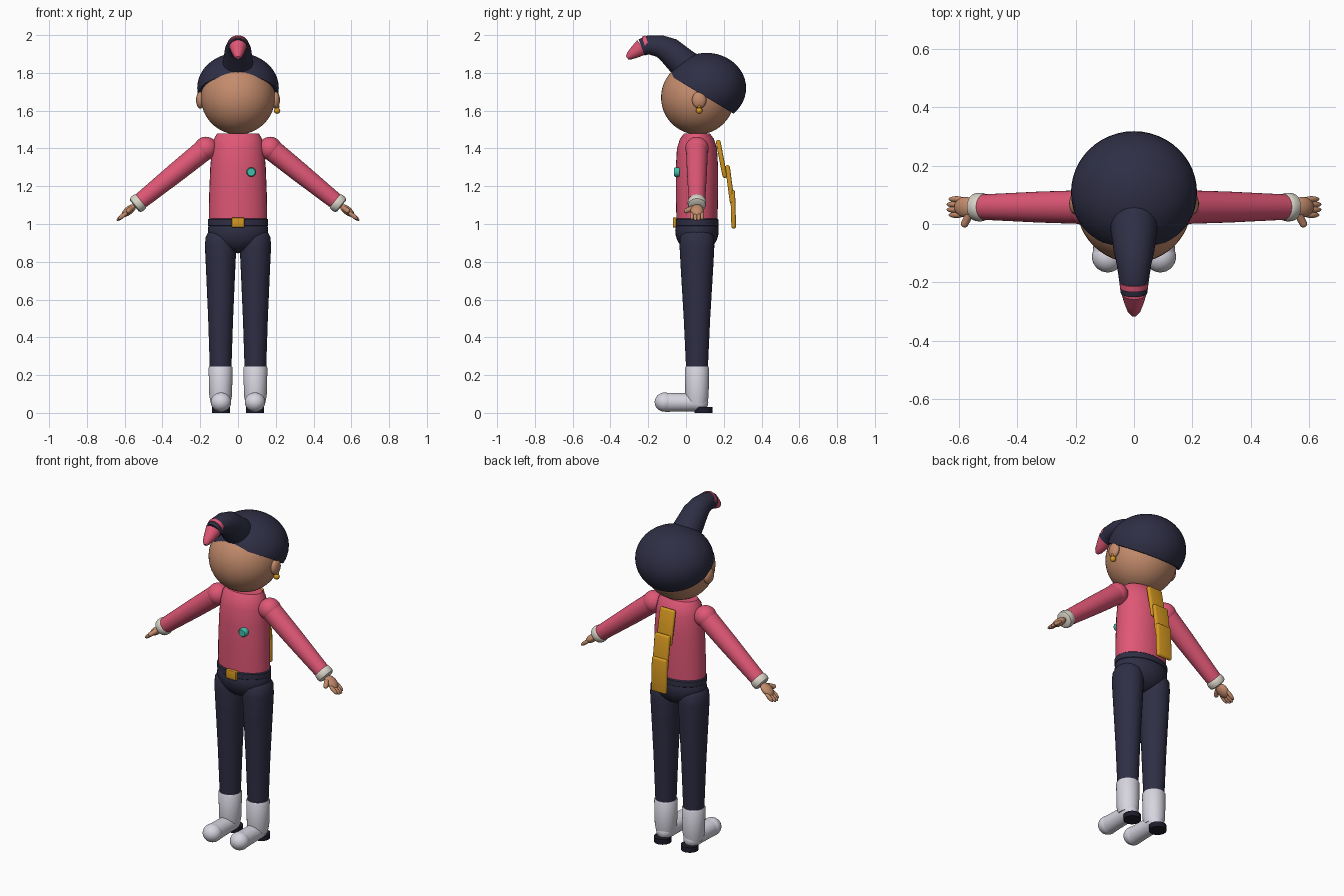
import bpy, bmesh, math
from mathutils import Vector, Matrix, Euler

cube = bpy.data.objects.get("Cube")
if cube:
    bpy.data.objects.remove(cube, do_unlink=True)


def material(name, rgb):
    m = bpy.data.materials.new(name)
    m.use_nodes = True
    m.diffuse_color = (*rgb, 1)
    m.node_tree.nodes["Principled BSDF"].inputs["Base Color"].default_value = (*rgb, 1)
    return m


NAVY = material("navy", (0.028, 0.028, 0.06))
PINK = material("rose_pink", (0.74, 0.095, 0.18))
SKIN = material("tan_skin", (0.55, 0.26, 0.15))
WHITE = material("pale_boot", (0.68, 0.66, 0.74))
CREAM = material("cream_cuff", (0.68, 0.65, 0.57))
GOLD = material("gold", (0.66, 0.31, 0.015))
TEAL = material("teal", (0.05, 0.52, 0.4))
DARK = material("heel_black", (0.012, 0.012, 0.025))


def finish(name, bm, mat):
    bmesh.ops.recalc_face_normals(bm, faces=bm.faces)
    mesh = bpy.data.meshes.new(name)
    bm.to_mesh(mesh)
    bm.free()
    mesh.materials.append(mat)
    mesh.shade_smooth()
    mesh.set_sharp_from_angle(angle=math.radians(40))
    obj = bpy.data.objects.new(name, mesh)
    bpy.context.collection.objects.link(obj)
    return obj


def ball(name, loc, radii, mat, rot=(0, 0, 0), seg=32, cut=None):
    """Ellipsoid, optionally keeping only the part above a plane."""
    bm = bmesh.new()
    bmesh.ops.create_uvsphere(bm, u_segments=seg, v_segments=seg // 2, radius=1)
    bm.transform(Matrix.LocRotScale(Vector(loc), Euler(rot), Vector(radii)))
    if cut:
        geom = bm.verts[:] + bm.edges[:] + bm.faces[:]
        bmesh.ops.bisect_plane(bm, geom=geom, plane_co=cut[0], plane_no=cut[1], clear_inner=True)
        bmesh.ops.holes_fill(bm, edges=[e for e in bm.edges if e.is_boundary])
    return finish(name, bm, mat)


def loft(name, path, mat, ref=(1, 0, 0), sides=32):
    """Tube through (point, radius along ref, radius across)."""
    bm = bmesh.new()
    pts = [Vector(p[0]) for p in path]
    u = Vector(ref)
    rings = []
    for i, (_, a, b) in enumerate(path):
        tangent = (pts[min(i + 1, len(pts) - 1)] - pts[max(i - 1, 0)]).normalized()
        w = tangent.cross(u).normalized()
        angles = [math.tau * k / sides for k in range(sides)]
        rings.append([bm.verts.new(pts[i] + u * a * math.cos(t) + w * b * math.sin(t)) for t in angles])
    for r0, r1 in zip(rings, rings[1:]):
        for k in range(sides):
            j = (k + 1) % sides
            bm.faces.new((r0[k], r0[j], r1[j], r1[k]))
    bm.faces.new(rings[0])
    bm.faces.new(rings[-1])
    return finish(name, bm, mat)


def box(name, loc, size, mat, rot=(0, 0, 0), bevel=0.01):
    bm = bmesh.new()
    bmesh.ops.create_cube(bm, size=1)
    bm.transform(Matrix.Diagonal((*size, 1)))
    bmesh.ops.bevel(bm, geom=bm.edges[:], offset=bevel, segments=3, profile=0.5, affect="EDGES")
    bm.transform(Matrix.LocRotScale(Vector(loc), Euler(rot), None))
    return finish(name, bm, mat)


MID = 0.058  # depth of the body axis


def column(name, x, rows, mat):
    """Upright tube from (height, x radius, y radius) rows."""
    return loft(name, [((x, MID, z), a, b) for z, a, b in rows], mat)


# Head and hair cap
ball("head", (0, 0.062, 1.67), (0.196, 0.194, 0.196), SKIN, seg=48)
ball("hair_cap", (0, 0.108, 1.72), (0.216, 0.21, 0.186), NAVY, seg=48,
     cut=((0, 0.1, 1.675), (0, 0.6, 1)))

# Swept quiff with a coloured tip and a thin band
quiff = [(0.05, 1.80, 0.088), (-0.02, 1.855, 0.08), (-0.09, 1.92, 0.07),
         (-0.14, 1.942, 0.059), (-0.2, 1.948, 0.05), (-0.235, 1.935, 0.046)]
tip = [(-0.232, 1.937, 0.045), (-0.27, 1.91, 0.033), (-0.298, 1.89, 0.022), (-0.312, 1.88, 0.01)]
band = [(-0.2, 1.952, 0.049), (-0.219, 1.946, 0.048)]
for name, rows, mat in (("quiff", quiff, NAVY), ("quiff_tip", tip, PINK), ("quiff_band", band, PINK)):
    loft(name, [((0, y, z), r, r) for y, z, r in rows], mat)

# Torso, belt and hips
column("torso", 0, [(1.0, 0.155, 0.108), (1.15, 0.153, 0.112), (1.3, 0.147, 0.112),
                    (1.4, 0.138, 0.106), (1.45, 0.128, 0.09), (1.48, 0.11, 0.068)], PINK)
column("belt", 0, [(0.985, 0.152, 0.107), (0.992, 0.16, 0.115),
                   (1.023, 0.16, 0.115), (1.03, 0.152, 0.107)], NAVY)
ball("hips", (0, MID, 0.965), (0.16, 0.115, 0.12), NAVY)
box("belt_buckle", (0, -0.059, 1.008), (0.068, 0.022, 0.052), GOLD, bevel=0.004)

# Round chest badge
loft("chest_badge", [((0.07, y, 1.275), r, r) for y, r in
                     ((-0.035, 0.025), (-0.058, 0.025), (-0.064, 0.02))], TEAL)

# Three overlapping plates hanging down the back
for i, (y, z, tilt) in enumerate(((0.188, 1.345, 0.19), (0.232, 1.21, 0.13), (0.25, 1.078, 0.03))):
    box(f"back_plate_{i + 1}", (0, y, z), (0.1, 0.025, 0.205), GOLD, rot=(tilt, 0, 0), bevel=0.012)

# Earring on one side only
ball("earring_bead", (0.207, 0.07, 1.6), (0.017, 0.017, 0.017), GOLD, seg=16)
ball("earring_stud", (0.212, 0.07, 1.622), (0.009, 0.009, 0.009), GOLD, seg=12)

for side, s in (("left", 1), ("right", -1)):
    ball(f"{side}_ear", (s * 0.2, 0.07, 1.656), (0.022, 0.038, 0.045), SKIN, seg=24)

    # Arm: d runs along the sleeve toward the hand
    shoulder = Vector((s * 0.17, MID, 1.4))
    d = Vector((s * 0.36, 0, -0.29)).normalized()
    pitch = math.atan2(-d.z, d.x)

    def arm(name, rows, mat):
        return loft(f"{side}_{name}", [(shoulder + d * t, r, r) for t, r in rows], mat, ref=(0, 1, 0))

    ball(f"{side}_shoulder", shoulder, (0.062, 0.062, 0.062), PINK)
    arm("sleeve", [(0, 0.058), (0.2, 0.053), (0.46, 0.043)], PINK)
    arm("cuff", [(0.437, 0.038), (0.443, 0.046), (0.455, 0.049), (0.468, 0.049),
                 (0.48, 0.046), (0.486, 0.036)], CREAM)

    # Hand
    ball(f"{side}_palm", shoulder + d * 0.524, (0.046, 0.035, 0.022), SKIN, rot=(0, pitch, 0), seg=24)
    for k in range(4):
        reach = 0.572 if k in (1, 2) else 0.563
        pos = shoulder + d * reach + Vector((0, (k - 1.5) * 0.018, -0.002))
        ball(f"{side}_finger_{k + 1}", pos, (0.034, 0.0105, 0.0115), SKIN, rot=(0, pitch, 0), seg=16)
    thumb_base = shoulder + d * 0.505 + Vector((0, -0.025, 0))
    thumb_end = shoulder + d * 0.527 + Vector((0, -0.057, 0))
    loft(f"{side}_thumb", [(thumb_base, 0.014, 0.014), (thumb_end, 0.013, 0.013)], SKIN,
         ref=Vector((d.z, 0, -d.x)), sides=16)
    ball(f"{side}_thumb_end", thumb_end, (0.013, 0.013, 0.013), SKIN, seg=16)

    # Leg with rounded hip
    column(f"{side}_leg", s * 0.092, [(0.2, 0.056, 0.056), (0.5, 0.066, 0.07), (0.75, 0.077, 0.085),
                                      (0.88, 0.083, 0.092), (0.93, 0.08, 0.09), (0.965, 0.062, 0.07),
                                      (0.985, 0.03, 0.035)], NAVY)

    # Boot: shaft, foot and heel
    column(f"{side}_boot_shaft", s * 0.092, [(0.05, 0.052, 0.055), (0.09, 0.06, 0.062),
                                             (0.238, 0.064, 0.064), (0.245, 0.06, 0.06)], WHITE)
    x = s * 0.09
    loft(f"{side}_foot", [((x, y, 0.056), r, r) for y, r in
                          ((-0.112, 0.051), (-0.06, 0.049), (0.0, 0.048), (0.07, 0.048))], WHITE)
    ball(f"{side}_toe", (x, -0.112, 0.057), (0.054, 0.054, 0.051), WHITE)
    ball(f"{side}_foot_back", (x, 0.07, 0.056), (0.048, 0.048, 0.048), WHITE)
    column_heel = [((x, 0.092, z), 0.048, 0.048) for z in (0, 0.03)]
    loft(f"{side}_heel", column_heel, DARK)
